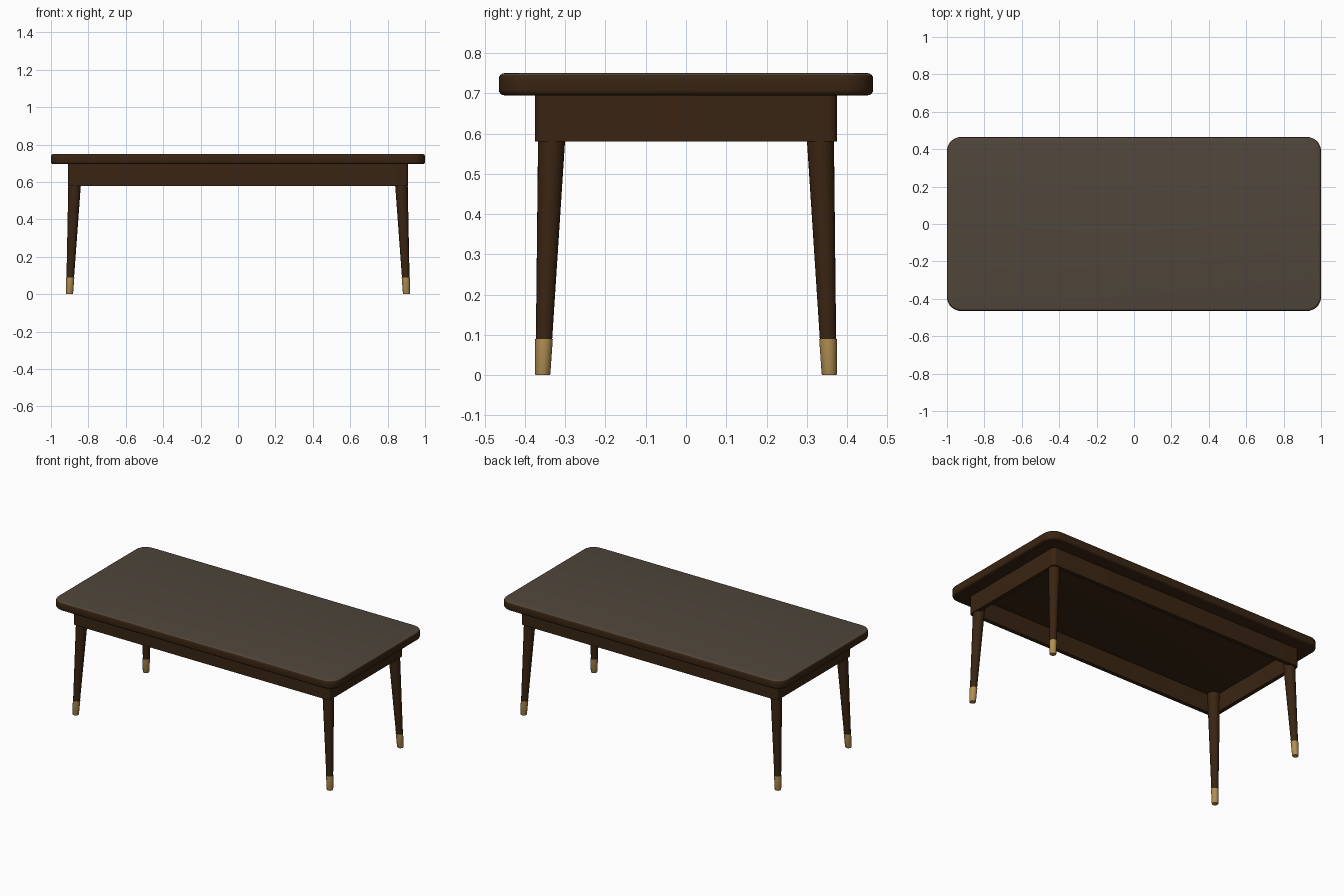
import bpy, bmesh, math
from mathutils import Vector

if "Cube" in bpy.data.objects:
    bpy.data.objects.remove(bpy.data.objects["Cube"])


def material(name, rgb):
    m = bpy.data.materials.new(name)
    m.diffuse_color = (*rgb, 1)
    m.use_nodes = True
    m.node_tree.nodes["Principled BSDF"].inputs["Base Color"].default_value = m.diffuse_color
    return m


wood = material("dark walnut", (0.041, 0.018, 0.006))
surface = material("satin tabletop", (0.080, 0.062, 0.044))
brass = material("brass", (0.44, 0.275, 0.085))


def finish(name, bm, mats, angle=35):
    bmesh.ops.recalc_face_normals(bm, faces=bm.faces)
    me = bpy.data.meshes.new(name)
    bm.to_mesh(me)
    bm.free()
    ob = bpy.data.objects.new(name, me)
    bpy.context.collection.objects.link(ob)
    for m in mats:
        me.materials.append(m)
    bpy.ops.object.select_all(action='DESELECT')
    ob.select_set(True)
    bpy.context.view_layer.objects.active = ob
    bpy.ops.object.shade_smooth_by_angle(angle=math.radians(angle))
    return ob


def rounded_rect(bm, hx, hy, r, z, n=8):
    """Ring of vertices around a rectangle with rounded corners."""
    ring = []
    for i, (sx, sy) in enumerate([(1, 1), (-1, 1), (-1, -1), (1, -1)]):
        for k in range(n + 1):
            a = (i + k / n) * math.pi / 2
            ring.append(bm.verts.new((sx * (hx - r) + r * math.cos(a),
                                      sy * (hy - r) + r * math.sin(a), z)))
    return ring


def bridge(bm, a, b):
    n = len(a)
    for i in range(n):
        bm.faces.new((a[i], a[(i + 1) % n], b[(i + 1) % n], b[i]))


# Tabletop: rounded slab with softened edges, lighter upper face
HX, HY, Z0, Z1, R, E = 1.0, 0.465, 0.695, 0.75, 0.075, 0.014
bm = bmesh.new()
steps = [math.pi / 2 * k / 4 for k in range(5)]
profile = [(E * (1 - math.sin(a)), Z0 + E * (1 - math.cos(a))) for a in steps]
profile += [(E * (1 - math.cos(a)), Z1 - E * (1 - math.sin(a))) for a in steps]
rings = [rounded_rect(bm, HX - d, HY - d, R - d, z) for d, z in profile]
for a, b in zip(rings, rings[1:]):
    bridge(bm, a, b)
bm.faces.new(rings[0])
bm.faces.new(rings[-1])
bmesh.ops.recalc_face_normals(bm, faces=bm.faces)
for f in bm.faces:
    f.material_index = 1 if f.normal.z > 0.6 else 0
finish("tabletop", bm, [wood, surface])

# Apron: hollow frame with rounded outer corners
bm = bmesh.new()
A0, A1, T = 0.58, 0.697, 0.025
loops = [rounded_rect(bm, 0.91 - t, 0.375 - t, r, z)
         for t, r, z in [(0, 0.02, A0), (0, 0.02, A1), (T, 0.003, A1), (T, 0.003, A0)]]
for i in range(4):
    bridge(bm, loops[i], loops[(i + 1) % 4])
finish("apron", bm, [wood])


def tapered(name, sections, mat, n=24):
    """Round part through (centre, radius) sections with capped ends."""
    bm = bmesh.new()
    rings = [[bm.verts.new(c + Vector((r * math.cos(2 * math.pi * k / n),
                                       r * math.sin(2 * math.pi * k / n), 0)))
              for k in range(n)] for c, r in sections]
    for a, b in zip(rings, rings[1:]):
        bridge(bm, a, b)
    bm.faces.new(rings[0])
    bm.faces.new(rings[-1])
    finish(name, bm, [mat])


# Splayed round legs with brass ferrules
for sy, fb in ((-1, "front"), (1, "back")):
    for sx, lr in ((-1, "left"), (1, "right")):
        def centre(z):
            t = z / 0.58
            return Vector((sx * (0.901 - 0.027 * t), sy * (0.356 - 0.022 * t), z))
        tapered(f"{fb}_{lr}_leg",
                [(centre(0.08), 0.020), (centre(0.58), 0.0335), (centre(0.697), 0.036)], wood)
        tapered(f"{fb}_{lr}_ferrule",
                [(centre(0), 0.0175), (centre(0.003), 0.019), (centre(0.09), 0.0218)], brass)
